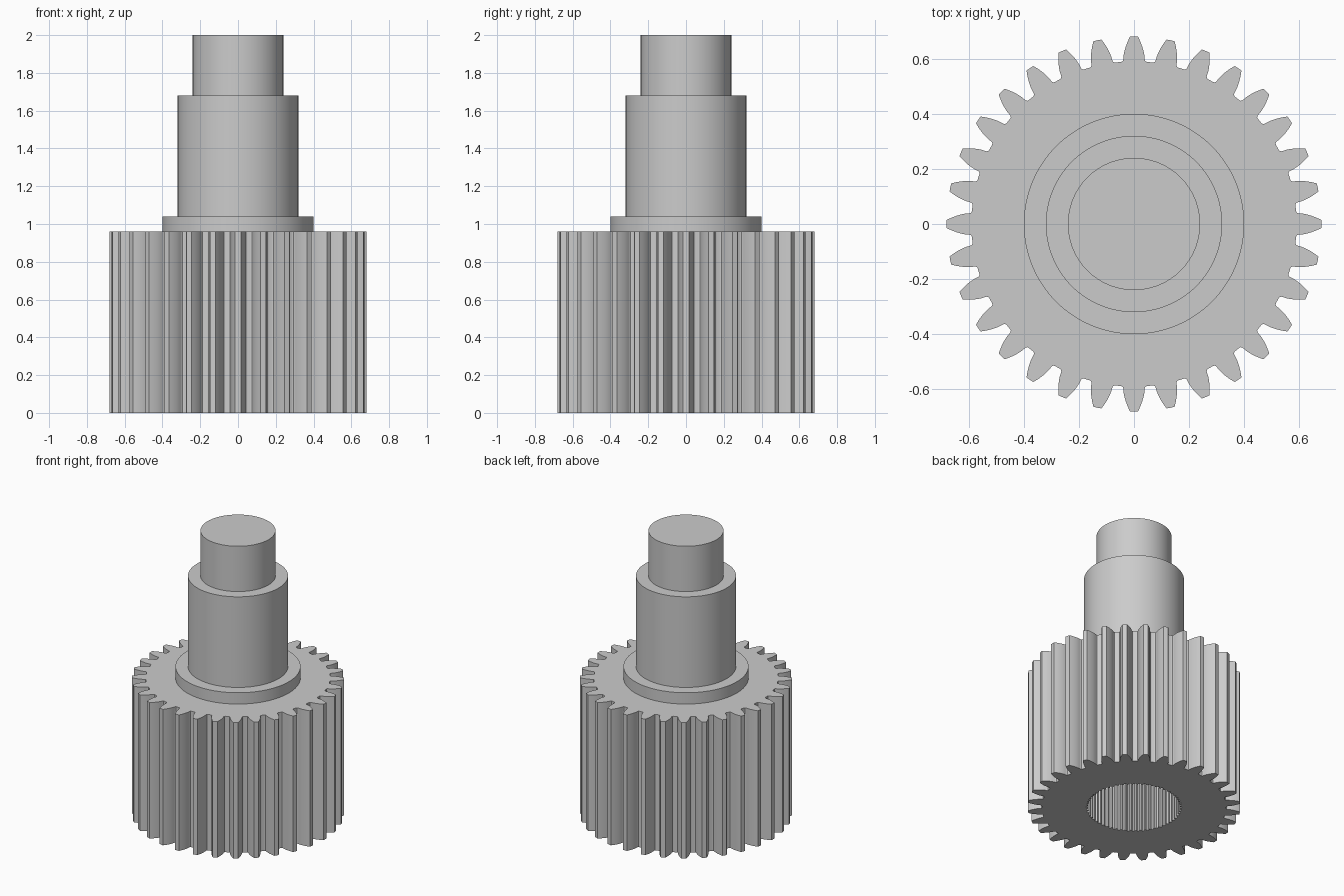
import bpy, bmesh, math

if "Cube" in bpy.data.objects:
    bpy.data.objects.remove(bpy.data.objects["Cube"])

TEETH, MODULE = 32, 0.04
GEAR_TOP, BORE_TOP = 0.96, 0.80
PRESSURE = math.radians(20)

steel = bpy.data.materials.new("steel grey")
steel.diffuse_color = (0.6, 0.6, 0.6, 1)
steel.use_nodes = True
steel.node_tree.nodes["Principled BSDF"].inputs["Base Color"].default_value = steel.diffuse_color


def ring(profile, teeth, z):
    """Repeat half a tooth (angle, radius), mirrored, around a circle."""
    half = sorted(profile)
    mirrored = [(-a, r) for a, r in reversed(half) if a > 1e-6]
    pitch = 2 * math.pi / teeth
    whole = mirrored + half
    return [(r * math.cos(a + i * pitch), r * math.sin(a + i * pitch), z)
            for i in range(teeth) for a, r in whole]


def loop(bm, pts):
    verts = [bm.verts.new(p) for p in pts]
    edges = [bm.edges.new((v, verts[(i + 1) % len(verts)])) for i, v in enumerate(verts)]
    return verts, edges


def wall(bm, low, high):
    for i in range(len(low)):
        j = (i + 1) % len(low)
        bm.faces.new((low[i], low[j], high[j], high[i]))


def finish(bm, name, angle):
    bmesh.ops.recalc_face_normals(bm, faces=bm.faces)
    mesh = bpy.data.meshes.new(name)
    bm.to_mesh(mesh)
    bm.free()
    mesh.materials.append(steel)
    obj = bpy.data.objects.new(name, mesh)
    bpy.context.collection.objects.link(obj)
    bpy.ops.object.select_all(action='DESELECT')
    obj.select_set(True)
    bpy.context.view_layer.objects.active = obj
    bpy.ops.object.shade_smooth_by_angle(angle=math.radians(angle))
    return obj


# Involute tooth flank with a rounded root
pitch_r = TEETH * MODULE / 2
base_r, tip_r, root_r = pitch_r * math.cos(PRESSURE), pitch_r + MODULE, pitch_r - 1.25 * MODULE


def half_angle(r):
    inv = lambda a: math.tan(a) - a
    return math.pi / (2 * TEETH) + inv(PRESSURE) - inv(math.acos(min(1, base_r / r)))


tooth = [(0, tip_r)]
tooth += [(half_angle(r), r) for r in (base_r + (tip_r - base_r) * k / 6 for k in range(7))]
tooth += [(0.066, 0.596), (0.071, 0.592), (0.079, root_r), (0.091, root_r)]

# Fine internal spline
SPLINE = 60
p = math.pi / SPLINE
spline = [(0.27 * p, 0.294), (0.68 * p, 0.306)]

# Gear body with a blind splined bore
bm = bmesh.new()
out_low, e1 = loop(bm, ring(tooth, TEETH, 0))
out_high, _ = loop(bm, ring(tooth, TEETH, GEAR_TOP))
bore_low, e2 = loop(bm, ring(spline, SPLINE, 0))
bore_high, _ = loop(bm, ring(spline, SPLINE, BORE_TOP))
wall(bm, out_low, out_high)
wall(bm, bore_low, bore_high)
bm.faces.new(out_high)
bm.faces.new(bore_high)
bmesh.ops.triangle_fill(bm, use_beauty=True, edges=e1 + e2, normal=(0, 0, -1))
finish(bm, "splined_gear", 30)

# Stepped shaft: collar, journal and end stub
SIDES = 128
bm = bmesh.new()
previous = None
for r, z in [(0.40, GEAR_TOP), (0.40, 1.04), (0.32, 1.04), (0.32, 1.68), (0.24, 1.68), (0.24, 2.0)]:
    verts, _ = loop(bm, ring([(0, r)], SIDES, z))
    if previous:
        wall(bm, previous, verts)
    previous = verts
bm.faces.new(previous)
finish(bm, "stepped_shaft", 30)
